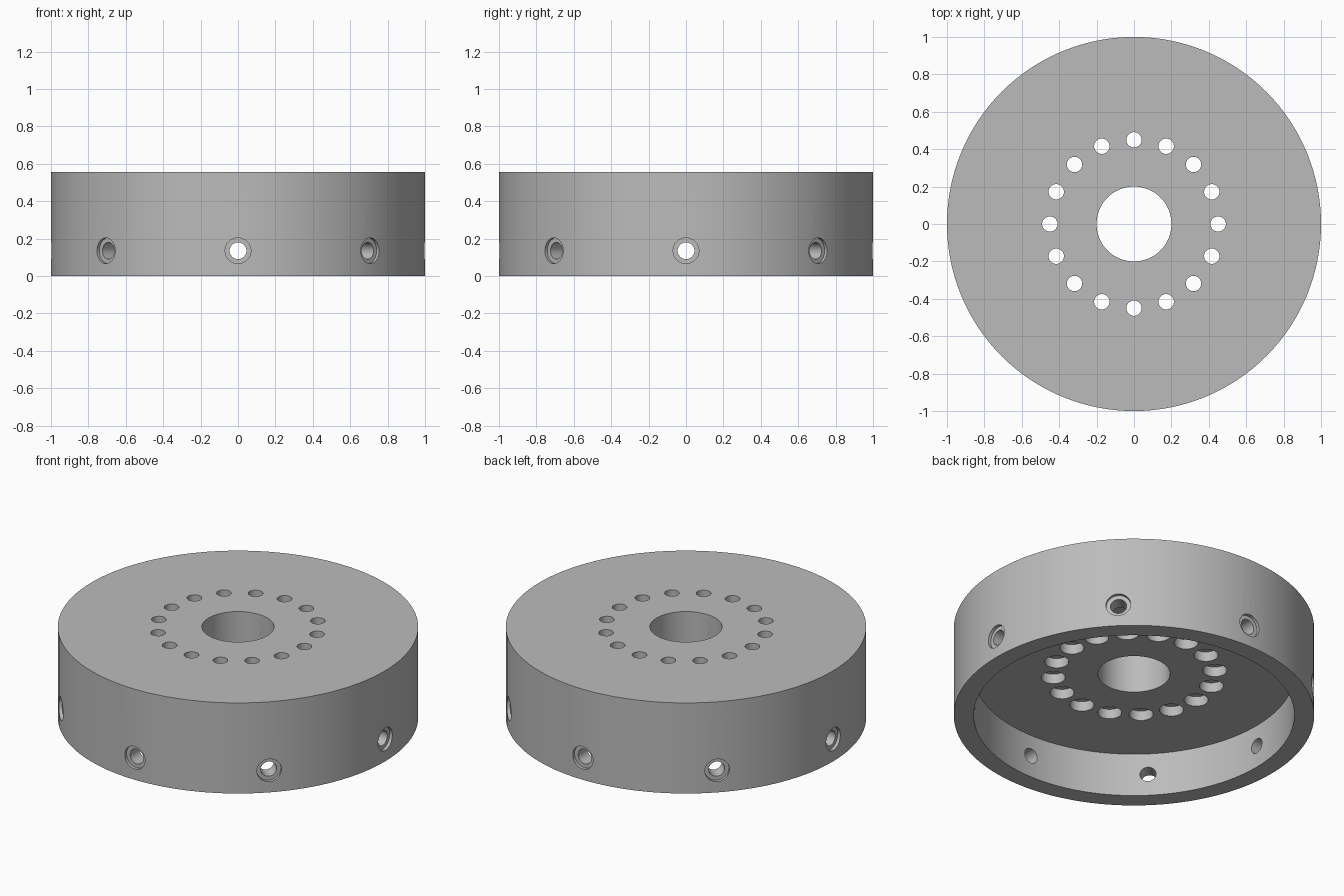
import bpy
import bmesh
from math import pi, radians
from mathutils import Matrix, Vector

cube = bpy.data.objects.get("Cube")
if cube:
    bpy.data.objects.remove(cube, do_unlink=True)

HEIGHT, RECESS = 0.555, 0.265
RIM_RADIUS, BORE_RADIUS = 0.89, 0.2


def lathe(bm, profile, steps, matrix=Matrix()):
    """Revolve a closed (radius, height) profile; points on the axis are merged."""
    verts = [bm.verts.new((r, 0, z)) for r, z in profile]
    edges = [bm.edges.new((a, b)) for a, b in zip(verts, verts[1:] + verts[:1])
             if a.co.x + b.co.x > 0]
    before = set(bm.verts) - set(verts)
    bmesh.ops.spin(bm, geom=verts + edges, axis=(0, 0, 1), cent=(0, 0, 0),
                   angle=2 * pi, steps=steps, use_merge=False)
    new = [v for v in bm.verts if v not in before]
    bmesh.ops.remove_doubles(bm, verts=new, dist=1e-5)
    new = [v for v in bm.verts if v not in before]
    bmesh.ops.transform(bm, matrix=matrix, verts=new)


def make_object(name, bm):
    bmesh.ops.recalc_face_normals(bm, faces=bm.faces)
    mesh = bpy.data.meshes.new(name)
    bm.to_mesh(mesh)
    bm.free()
    obj = bpy.data.objects.new(name, mesh)
    bpy.context.collection.objects.link(obj)
    return obj


grey = bpy.data.materials.new("plain grey")
grey.use_nodes = True
colour = (0.5, 0.5, 0.5, 1)
grey.diffuse_color = colour
grey.node_tree.nodes["Principled BSDF"].inputs["Base Color"].default_value = colour

# Disc body: thick web with a central bore and a deep recess underneath
bm = bmesh.new()
lathe(bm, [(BORE_RADIUS, RECESS), (RIM_RADIUS, RECESS), (RIM_RADIUS, 0),
           (1, 0), (1, HEIGHT), (BORE_RADIUS, HEIGHT)], 128)
body = make_object("disc_body", bm)
body.data.materials.append(grey)

# Cutters: ring of bolt holes, counterbored from below
bm = bmesh.new()
wide, narrow, step = 0.067, 0.041, RECESS + 0.06
for i in range(16):
    place = Matrix.Rotation(i * pi / 8, 4, "Z") @ Matrix.Translation((0.45, 0, 0))
    lathe(bm, [(0, 0.2), (wide, 0.2), (wide, step), (narrow, step),
               (narrow, 0.6), (0, 0.6)], 32, place)

# Cutters: radial rim holes, counterbored from outside
wide, narrow, step = 0.069, 0.045, 0.98
for i in range(8):
    place = (Matrix.Translation(Vector((0, 0, 0.135))) @ Matrix.Rotation(i * pi / 4, 4, "Z")
             @ Matrix.Rotation(pi / 2, 4, "Y"))
    lathe(bm, [(0, 0.8), (narrow, 0.8), (narrow, step), (wide, step),
               (wide, 1.1), (0, 1.1)], 32, place)
cutter = make_object("hole_cutter", bm)
cutter.data.materials.append(grey)
cutter.hide_render = True

# Drill the holes, then drop the helper
drill = body.modifiers.new("drill_holes", "BOOLEAN")
drill.operation = "DIFFERENCE"
drill.solver = "EXACT"
drill.object = cutter
bpy.context.view_layer.objects.active = body
body.select_set(True)
bpy.ops.object.modifier_apply(modifier=drill.name)
bpy.data.objects.remove(cutter, do_unlink=True)
bpy.ops.object.shade_smooth_by_angle(angle=radians(30))
